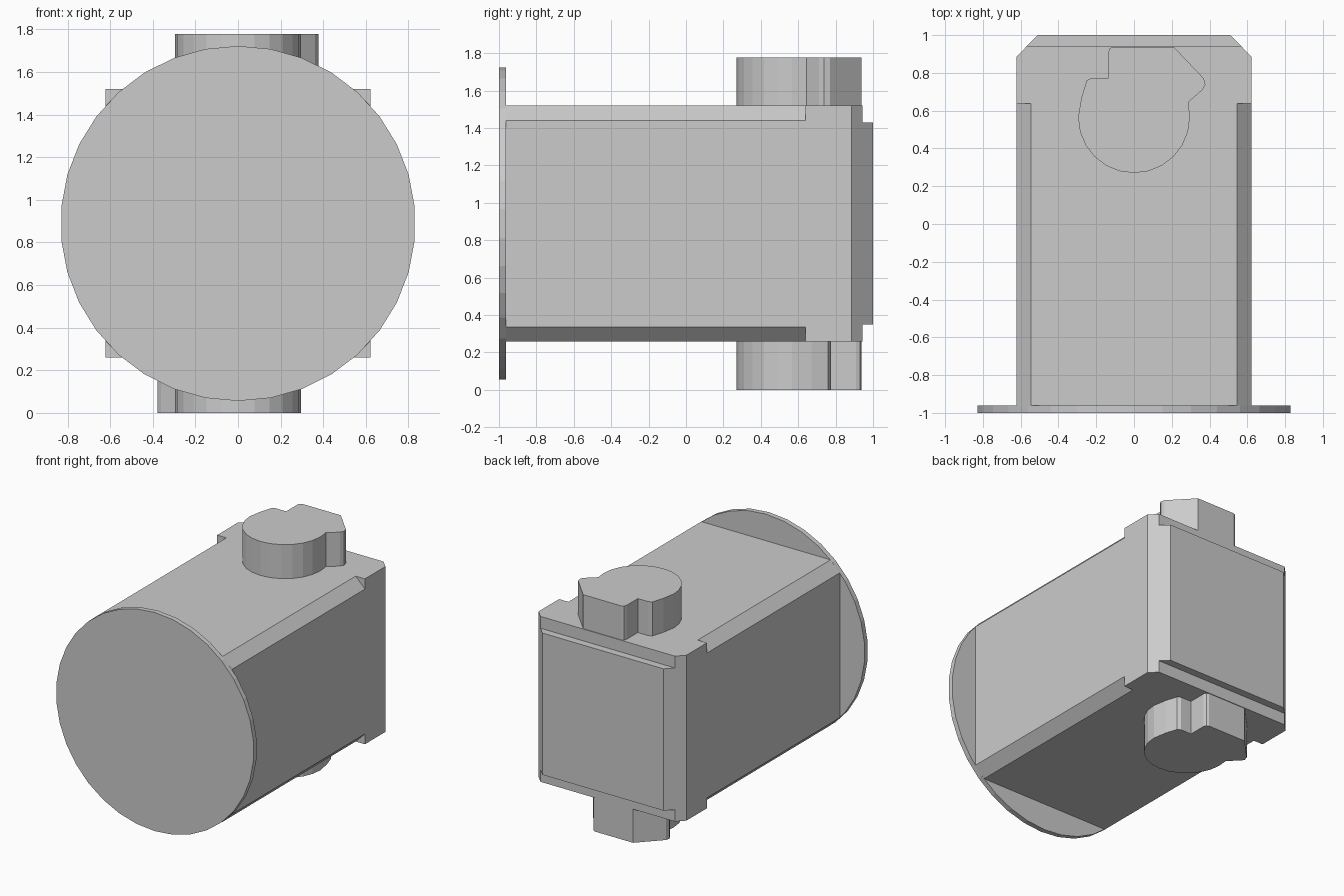
import bpy, bmesh
from math import sin, cos, pi, radians
from mathutils import Vector

if "Cube" in bpy.data.objects:
    bpy.data.objects.remove(bpy.data.objects["Cube"])

MID = 0.889  # height of the long axis


def prism(bm, ring, offset):
    """Closed solid: a ring of 3D points swept along an offset vector."""
    start = [bm.verts.new(p) for p in ring]
    end = [bm.verts.new(Vector(p) + Vector(offset)) for p in ring]
    faces = [bm.faces.new(start), bm.faces.new(end)]
    n = len(ring)
    for i in range(n):
        j = (i + 1) % n
        faces.append(bm.faces.new((start[i], start[j], end[j], end[i])))
    bmesh.ops.recalc_face_normals(bm, faces=faces)


def make(name, solids):
    bm = bmesh.new()
    for ring, offset in solids:
        prism(bm, ring, offset)
    mesh = bpy.data.meshes.new(name)
    bm.to_mesh(mesh)
    bm.free()
    obj = bpy.data.objects.new(name, mesh)
    bpy.context.collection.objects.link(obj)
    return obj


# Housing: plan outline with clipped back corners
W, HALF = 0.623, 0.63
plan = [(-W, -0.962), (W, -0.962), (W, 0.885), (0.51, 1.0), (-0.51, 1.0), (-W, 0.885)]
body = make("housing", [([(x, y, MID - HALF) for x, y in plan], (0, 0, 2 * HALF))])

# Cutters: bevels on the four long edges, and rebates across the back edge
cuts = []
e = 0.02
for sz in (-1, 1):
    for sx in (-1, 1):
        # slanted side overshoots the corner so the cut is clean
        tri = [(W - 0.078 - e, HALF + e), (W + e, HALF + e), (W + e, HALF - 0.078 - e)]
        cuts.append(([(sx * x, -1.0, MID + sz * z) for x, z in tri], (0, 1.638, 0)))
    step = [(0.943, 0.54), (1.1, 0.54), (1.1, 0.8), (0.943, 0.8)]
    cuts.append(([(-0.8, y, MID + sz * z) for y, z in step], (1.6, 0, 0)))
cutter = make("housing_cutter", cuts)
cutter.hide_render = True
mod = body.modifiers.new("cuts", 'BOOLEAN')
mod.operation = 'DIFFERENCE'
mod.solver = 'EXACT'
mod.object = cutter
bpy.context.view_layer.objects.active = body
bpy.ops.object.modifier_apply(modifier=mod.name)
bpy.data.objects.remove(cutter, do_unlink=True)

# Front flange disc, 34 sides with a corner at the top
R, N = 0.833, 34
disc = [(R * sin(2 * pi * i / N), -1.0, MID + R * cos(2 * pi * i / N)) for i in range(N)]
make("front_flange", [(disc, (0, 0.038, 0))])

# Knobs: round hub with a lobed tab; the lower one is turned half round the y axis
hub = [(0.296 * cos(radians(a)), 0.566 + 0.296 * sin(radians(a)))
       for a in range(-180, 1, 15)]
tab = [(0.288, 0.645), (0.362, 0.71), (0.378, 0.738), (0.37, 0.77), (0.21, 0.938),
       (-0.11, 0.938), (-0.128, 0.93), (-0.136, 0.91), (-0.136, 0.774),
       (-0.225, 0.774), (-0.25, 0.76), (-0.278, 0.67)]
for name, s in (("upper_knob", 1), ("lower_knob", -1)):
    make(name, [([(s * x, y, MID + s * HALF) for x, y in hub + tab],
                 (0, 0, s * (MID - HALF)))])
